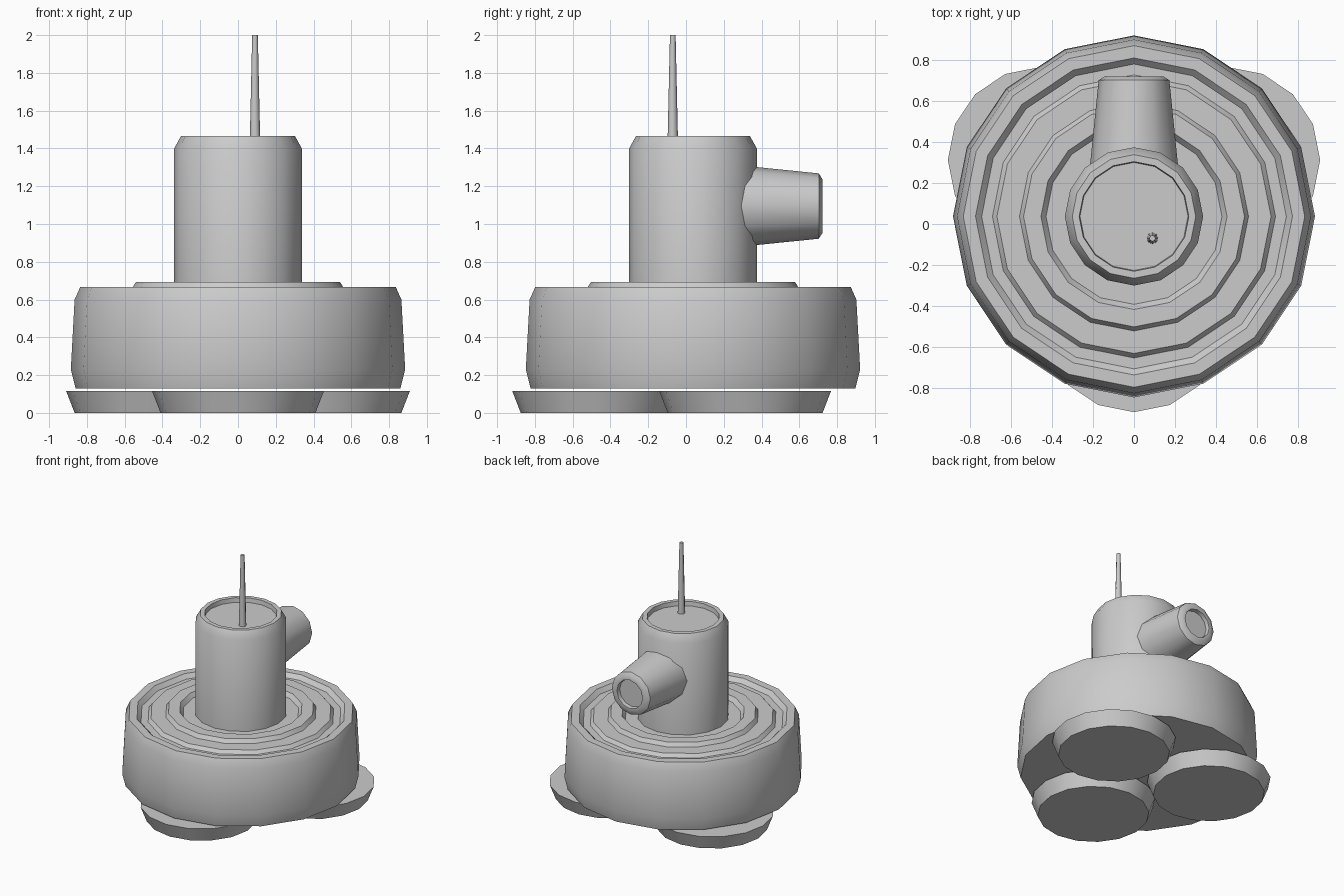
import bpy, bmesh, math
from mathutils import Matrix

if "Cube" in bpy.data.objects:
    bpy.data.objects.remove(bpy.data.objects["Cube"])


def lathe(name, profile, sides, loc, rot=None, smooth=35):
    """Closed solid of revolution from (radius, height) points, capped at both ends."""
    bm = bmesh.new()
    rings = []
    for r, z in profile:
        rings.append([bm.verts.new((r * math.cos(2 * math.pi * i / sides),
                                    r * math.sin(2 * math.pi * i / sides), z))
                      for i in range(sides)])
    for a, b in zip(rings, rings[1:]):
        for i in range(sides):
            j = (i + 1) % sides
            bm.faces.new((a[i], a[j], b[j], b[i]))
    bm.faces.new(rings[0][::-1])
    bm.faces.new(rings[-1])
    bmesh.ops.transform(bm, matrix=rot or Matrix(), verts=bm.verts)
    bmesh.ops.recalc_face_normals(bm, faces=bm.faces)
    mesh = bpy.data.meshes.new(name)
    bm.to_mesh(mesh)
    bm.free()
    ob = bpy.data.objects.new(name, mesh)
    ob.location = loc
    bpy.context.collection.objects.link(ob)
    bpy.ops.object.select_all(action='DESELECT')
    ob.select_set(True)
    bpy.context.view_layer.objects.active = ob
    bpy.ops.object.shade_smooth_by_angle(angle=math.radians(smooth))
    return ob


CY = 0.037  # shared axis of body and column

# Wide drum body with stepped rings on its top
lathe("body", [(0.86, 0.13), (0.885, 0.23), (0.865, 0.60), (0.835, 0.667),
               (0.775, 0.667), (0.745, 0.635), (0.692, 0.635), (0.67, 0.662),
               (0.56, 0.662), (0.54, 0.693), (0.455, 0.693), (0.43, 0.66)],
      16, (0, CY, 0))

# Central column with a shallow recessed top
lathe("column", [(0.338, 0.62), (0.338, 1.40), (0.302, 1.465),
                 (0.268, 1.465), (0.264, 1.43)], 16, (0, CY, 0))

# Tapered nozzle pointing to the back, with a recessed mouth
lathe("nozzle", [(0.222, 0.22), (0.173, 0.703), (0.143, 0.722),
                 (0.115, 0.722), (0.112, 0.69)], 12, (0, 0, 1.095),
      Matrix.Rotation(math.radians(-90), 4, 'X'))

# Thin antenna
lathe("antenna", [(0.028, 1.42), (0.015, 2.0)], 8, (0.09, -0.07, 0), smooth=50)

# Three hovering foot pads
for name, x, y in (("front_foot", 0, -0.465),
                   ("back_left_foot", -0.455, 0.313),
                   ("back_right_foot", 0.455, 0.313)):
    lathe(name, [(0.41, 0), (0.455, 0.116)], 16, (x, y, 0))
